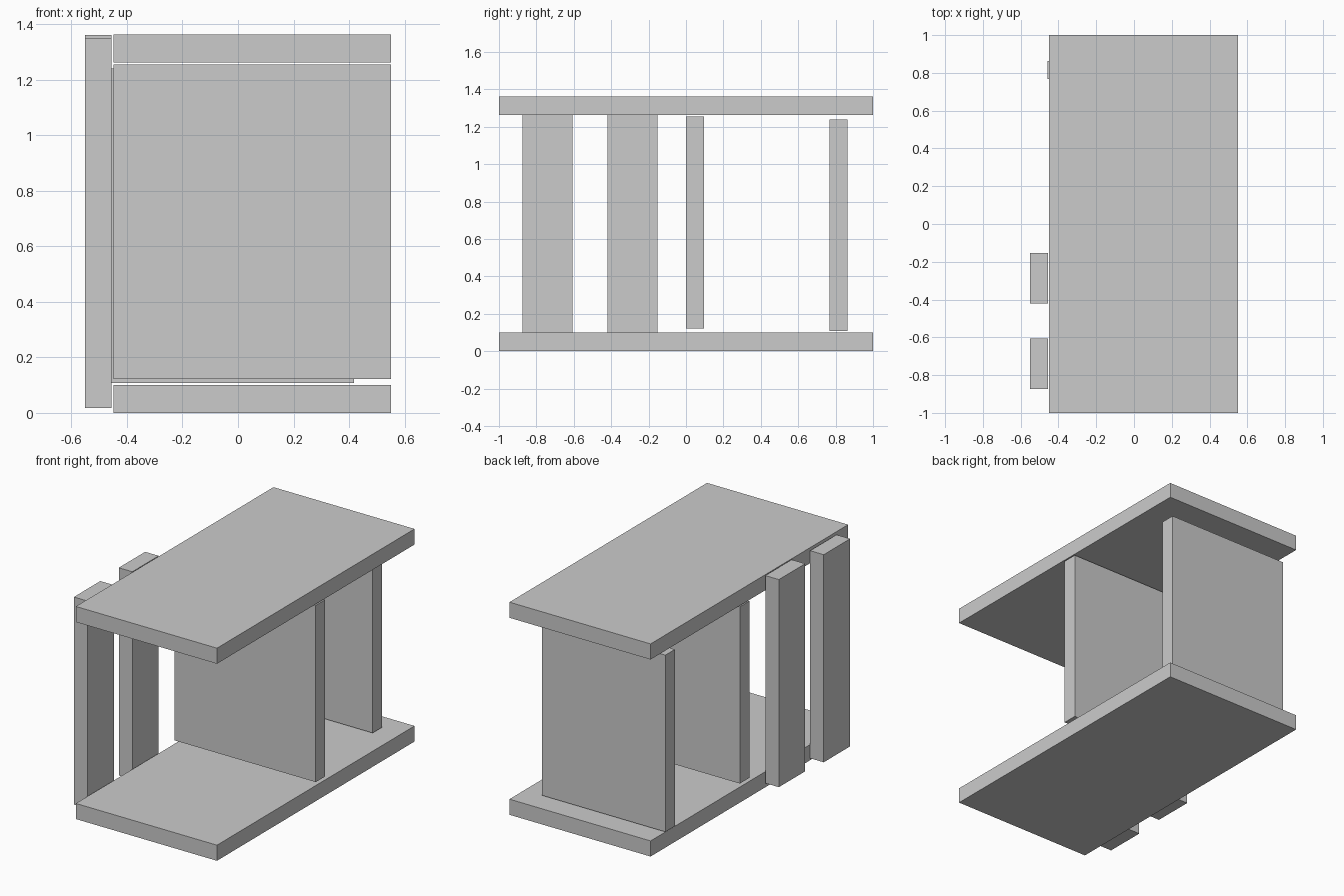
import bpy

if "Cube" in bpy.data.objects:
    bpy.data.objects.remove(bpy.data.objects["Cube"])


def box(name, x, y, z):
    """Box spanning the given (min, max) ranges."""
    bpy.ops.mesh.primitive_cube_add(size=1, location=[sum(r) / 2 for r in (x, y, z)])
    ob = bpy.context.object
    ob.name = name
    ob.scale = [r[1] - r[0] for r in (x, y, z)]
    bpy.ops.object.transform_apply(location=False, rotation=False, scale=True)
    return ob


# Floor and roof slabs
for name, z in (("floor_slab", 0.0), ("roof_slab", 1.262)):
    box(name, (-0.449, 0.551), (-1, 1), (z, z + 0.1))

# Side posts standing just outside the slabs
for name, y, z in (("front_post", -0.874, 0.017), ("rear_post", -0.42, 0.031)):
    box(name, (-0.551, -0.455), (y, y + 0.267), (z, z + 1.33))

# Upright panels between the slabs
box("middle_panel", (-0.449, 0.551), (0.0, 0.096), (0.122, 1.254))
box("back_panel", (-0.458, 0.417), (0.767, 0.863), (0.108, 1.24))
